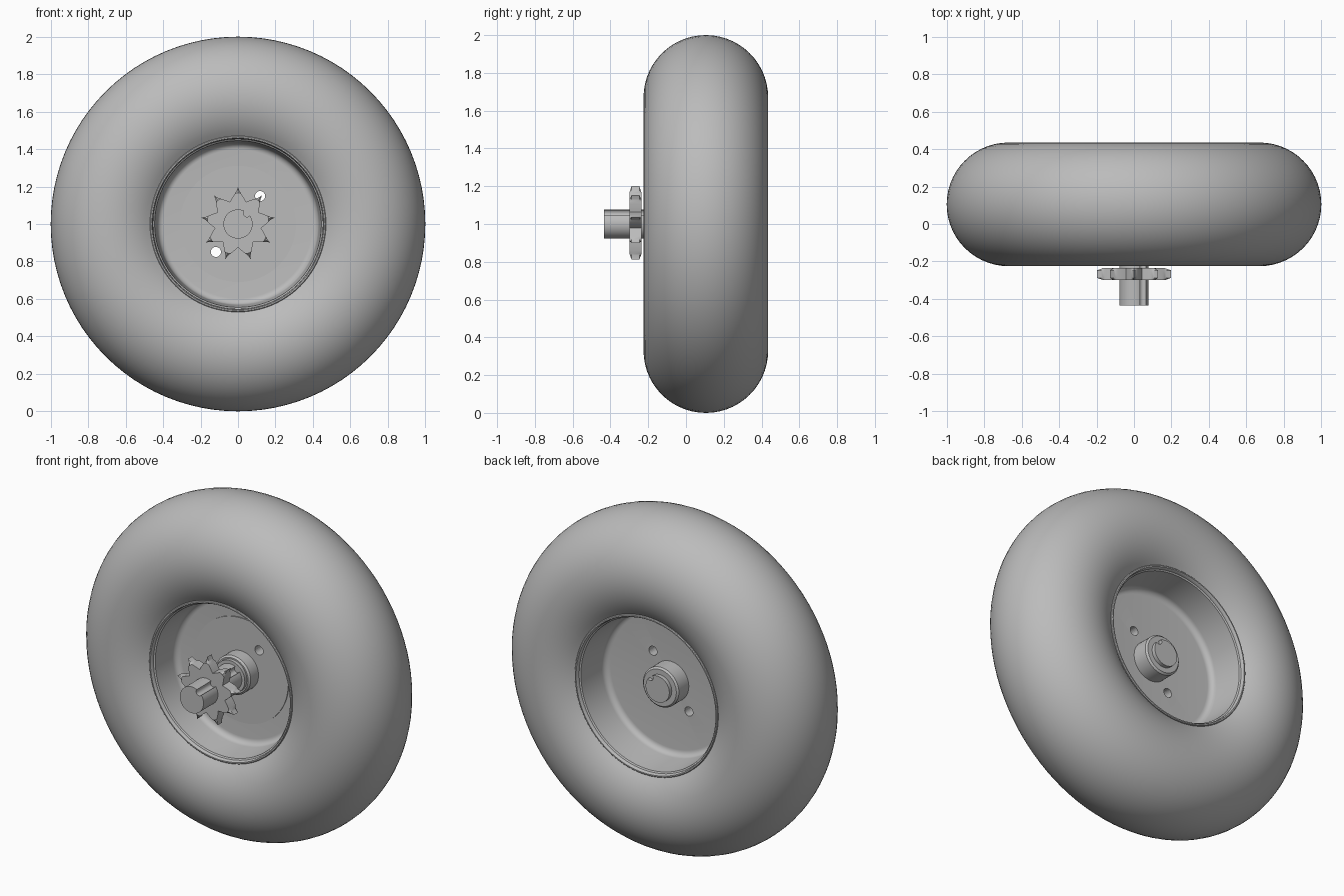
import bpy, bmesh, math
from mathutils import Vector

if "Cube" in bpy.data.objects:
    bpy.data.objects.remove(bpy.data.objects["Cube"])

MID = 0.105                      # y of the wheel's middle plane
AXLE = Vector((0, 0, 1))

grey = bpy.data.materials.new("plain grey")
grey.use_nodes = True
COLOUR = (0.5, 0.5, 0.5, 1)
grey.diffuse_color = COLOUR
grey.node_tree.nodes["Principled BSDF"].inputs["Base Color"].default_value = COLOUR


def finish(name, bm, angle=35):
    bmesh.ops.remove_doubles(bm, verts=bm.verts, dist=1e-5)
    bmesh.ops.recalc_face_normals(bm, faces=bm.faces)
    mesh = bpy.data.meshes.new(name)
    bm.to_mesh(mesh)
    bm.free()
    mesh.materials.append(grey)
    obj = bpy.data.objects.new(name, mesh)
    bpy.context.collection.objects.link(obj)
    obj.location = AXLE
    bpy.ops.object.select_all(action='DESELECT')
    obj.select_set(True)
    bpy.context.view_layer.objects.active = obj
    bpy.ops.object.shade_smooth_by_angle(angle=math.radians(angle))
    return obj


def lathe(name, profile, steps=96, closed=True):
    """Spin (radius, y) points about the axle."""
    bm = bmesh.new()
    verts = [bm.verts.new((r, y, 0)) for r, y in profile]
    pairs = list(zip(verts, verts[1:] + verts[:1]))
    edges = [bm.edges.new(p) for p in (pairs if closed else pairs[:-1])]
    bmesh.ops.spin(bm, geom=verts + edges, cent=(0, 0, 0), axis=(0, 1, 0),
                   angle=math.tau, steps=steps)
    return finish(name, bm)


def loft(name, rings):
    """Join equal-length rings of points and cap both ends."""
    bm = bmesh.new()
    loops = [[bm.verts.new(p) for p in ring] for ring in rings]
    n = len(loops[0])
    for a, b in zip(loops, loops[1:]):
        for i in range(n):
            j = (i + 1) % n
            bm.faces.new((a[i], a[j], b[j], b[i]))
    bm.faces.new(loops[0])
    bm.faces.new(loops[-1])
    return finish(name, bm)


def polar(r, a, y):
    return (r * math.cos(a), y, r * math.sin(a))


# Tyre: round tube cut off where it meets the rim
TUBE, SEAT = 0.33, 0.465
start = math.acos((SEAT - 0.67) / TUBE)
arc = [start * (1 - 2 * i / 40) for i in range(41)]
lathe("tyre", [(0.67 + TUBE * math.cos(a), MID + TUBE * math.sin(a)) for a in arc])

# Rim: tapered barrel with rolled lips and a filleted centre disc
def dish(side, face):
    """Profile from the lip down to the centre of the disc on one side."""
    lip = 0.272
    pts = [(0.47, lip - 0.03), (0.47, lip - 0.004), (0.466, lip),
           (0.459, lip), (0.455, lip - 0.005), (0.453, lip - 0.02),
           (0.445, lip - 0.025)]
    fil = 0.035
    for i in range(7):
        a = math.pi / 2 * i / 6
        pts.append((0.432 - fil + fil * math.cos(a), face + fil - fil * math.sin(a)))
    pts.append((0, face))
    return [(r, MID + side * y) for r, y in pts]

rim = lathe("rim", dish(-1, 0.07) + dish(1, 0.037)[::-1])

# Thin round plate on the front of the disc
plate = lathe("front_plate", [(0, 0.05), (0.31, 0.05), (0.31, 0.029), (0, 0.029)],
              closed=False)

# Two bolt holes through disc and plate
for sign in (1, -1):
    bpy.ops.mesh.primitive_cylinder_add(
        vertices=24, radius=0.027, depth=0.4, rotation=(math.pi / 2, 0, 0),
        location=(sign * 0.118, MID, 1 + sign * 0.149))
    cutter = bpy.context.object
    cutter.name = "hole_cutter"
    cutter.hide_render = True
    for target in (rim, plate):
        mod = target.modifiers.new("hole", 'BOOLEAN')
        mod.operation = 'DIFFERENCE'
        mod.solver = 'EXACT'
        mod.object = cutter
        # keep the cut ahead of the smoothing modifier
        bpy.context.view_layer.objects.active = target
        bpy.ops.object.modifier_move_to_index(modifier=mod.name, index=0)
        bpy.ops.object.modifier_apply(modifier=mod.name)
    bpy.data.objects.remove(cutter)

# Hub collars either side of the disc
lathe("front_collar", [(0, 0.06), (0.115, 0.06), (0.115, -0.045), (0.105, -0.055),
                       (0, -0.055)], 48, False)
lathe("front_bearing", [(0, 0), (0.097, 0), (0.097, -0.075), (0, -0.075)], 48, False)
lathe("back_collar", [(0, 0.1), (0.118, 0.1), (0.118, 0.235), (0.108, 0.245),
                      (0, 0.245)], 48, False)

# Axle shaft with a rounded keyway along its length
SHAFT, KEY = 0.078, 0.02
half = 2 * math.asin(KEY / 2 / SHAFT)
way = math.radians(50)
section = [polar(SHAFT, way + half + (math.tau - 2 * half) * i / 44, 0)
           for i in range(45)]
heart = Vector(polar(SHAFT * math.cos(half), way, 0))
for i in range(1, 8):
    a = way - math.pi / 2 - math.pi * i / 8
    section.append(heart + Vector(polar(KEY, a, 0)))
loft("axle_shaft", [[(p[0], y, p[2]) for p in section] for y in (-0.435, 0.268)])

# Sprocket: nine pointed teeth with hollow gullets and chamfered tips
TEETH, TIP, ROOT = 9, 0.2, 0.125
def tooth_radius(a):
    t = abs(((a - math.pi / 2) * TEETH / math.tau + 0.5) % 1 - 0.5) * 2
    return ROOT + (TIP - ROOT) * (1 - math.sqrt(max(0, 1 - (1 - t) ** 2))) ** 0.55

COUNT = TEETH * 20
angles = [math.pi / 2 + math.tau * i / COUNT for i in range(COUNT)]
loft("sprocket", [[polar(min(tooth_radius(a), cap), a, y) for a in angles]
                  for y, cap in ((-0.3, 0.165), (-0.288, TIP),
                                 (-0.247, TIP), (-0.235, 0.165))])
